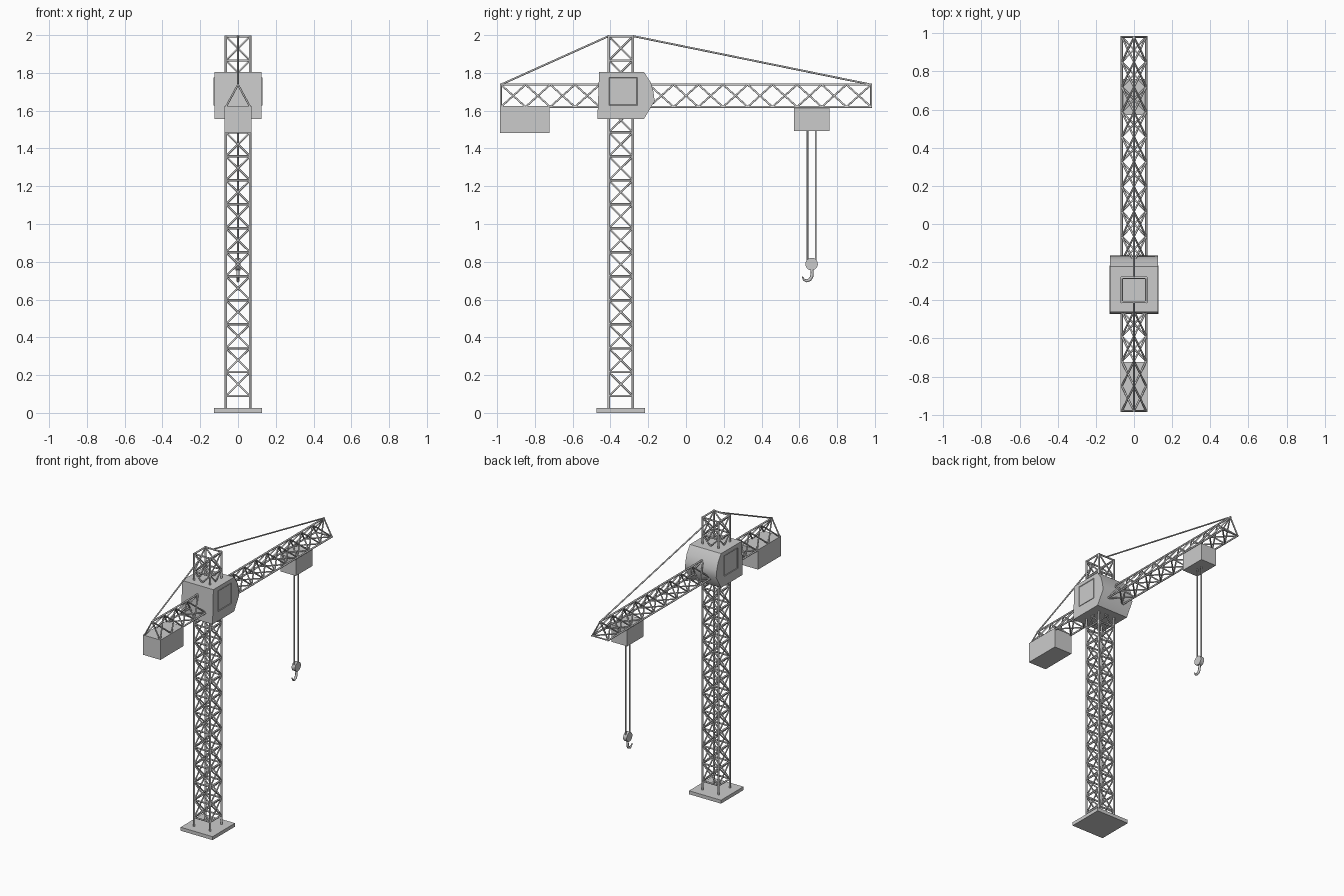
import bpy, bmesh, math
from mathutils import Vector, Matrix

if "Cube" in bpy.data.objects:
    bpy.data.objects.remove(bpy.data.objects["Cube"])

MY = -0.345   # mast centre in y
H = 0.064     # half width of mast and jib


def finish(bm, name, smooth=False):
    me = bpy.data.meshes.new(name)
    bmesh.ops.recalc_face_normals(bm, faces=bm.faces)
    bm.to_mesh(me)
    bm.free()
    ob = bpy.data.objects.new(name, me)
    bpy.context.collection.objects.link(ob)
    if smooth:
        bpy.context.view_layer.objects.active = ob
        ob.select_set(True)
        bpy.ops.object.shade_smooth_by_angle(angle=math.radians(50))
        ob.select_set(False)
    return ob


def bar(bm, a, b, r):
    a, b = Vector(a), Vector(b)
    d = b - a
    m = Matrix.Translation((a + b) / 2) @ d.to_track_quat('Z', 'Y').to_matrix().to_4x4()
    bmesh.ops.create_cone(bm, cap_ends=True, segments=8, radius1=r, radius2=r,
                          depth=d.length, matrix=m)


def bars(name, segs):
    bm = bmesh.new()
    for a, b, r in segs:
        bar(bm, a, b, r)
    return finish(bm, name, True)


def box(name, x, y0, y1, z0, z1):
    bm = bmesh.new()
    bmesh.ops.create_cube(bm, size=1, matrix=Matrix.Translation((0, (y0 + y1) / 2, (z0 + z1) / 2))
                          @ Matrix.Diagonal((2 * x, y1 - y0, z1 - z0, 1)))
    return finish(bm, name)


# Base slab
box("base_slab", 0.128, MY - 0.128, MY + 0.128, 0, 0.025)

# Square lattice mast: legs, rings and crossed braces
corners = [(-H, MY - H), (H, MY - H), (H, MY + H), (-H, MY + H)]
zs = [0.089 + i * (1.993 - 0.089) / 15 for i in range(16)]
bars("mast_legs", [((x, y, 0.02), (x, y, 1.998), 0.007) for x, y in corners])
rings, braces = [], []
for p, q in zip(corners, corners[1:] + corners[:1]):
    rings += [((*p, z), (*q, z), 0.006) for z in zs]
    for z0, z1 in zip(zs, zs[1:]):
        braces += [((*p, z0), (*q, z1), 0.005), ((*q, z0), (*p, z1), 0.005)]
bars("mast_rings", rings)
bars("mast_braces", braces)

# Triangular lattice jib: chords, crossed braces and end frames
L = 0.98
tri = [(-H, 1.62), (H, 1.62), (0, 1.738)]
ys = [-L + i * 2 * L / 15 for i in range(16)]
bars("jib_chords", [((x, -L - 0.005, z), (x, L + 0.005, z), 0.006) for x, z in tri])
braces = []
for (xa, za), (xb, zb) in zip(tri, tri[1:] + tri[:1]):
    for y0, y1 in zip(ys, ys[1:]):
        braces += [((xa, y0, za), (xb, y1, zb), 0.005), ((xb, y0, zb), (xa, y1, za), 0.005)]
    braces += [((xa, y, za), (xb, y, zb), 0.005) for y in (-L, L)]
bars("jib_braces", braces)

# Cab: side profile extruded across x
prof = [(-0.469, 1.557), (-0.222, 1.557), (-0.166, 1.65), (-0.172, 1.70),
        (-0.187, 1.75), (-0.222, 1.804), (-0.46, 1.804)]
bm = bmesh.new()
f = bm.faces.new([bm.verts.new((-0.125, y, z)) for y, z in prof])
ext = bmesh.ops.extrude_face_region(bm, geom=[f])
bmesh.ops.translate(bm, vec=(0.25, 0, 0),
                    verts=[v for v in ext["geom"] if isinstance(v, bmesh.types.BMVert)])
finish(bm, "cab", True)

# Side window frames and panes
for s, side in ((-1, "left"), (1, "right")):
    bm = bmesh.new()
    f = bm.faces.new([bm.verts.new((s * 0.1245, y, z)) for y, z in
                      ((-0.408, 1.628), (-0.258, 1.628), (-0.258, 1.776), (-0.408, 1.776))])
    ext = bmesh.ops.extrude_face_region(bm, geom=[f])
    bmesh.ops.translate(bm, vec=(s * 0.004, 0, 0),
                        verts=[v for v in ext["geom"] if isinstance(v, bmesh.types.BMVert)])
    outer = [g for g in ext["geom"] if isinstance(g, bmesh.types.BMFace)]
    bmesh.ops.recalc_face_normals(bm, faces=bm.faces)
    bmesh.ops.inset_region(bm, faces=outer, thickness=0.005)
    bmesh.ops.translate(bm, vec=(-s * 0.003, 0, 0), verts=outer[0].verts)
    finish(bm, side + "_window")

# Counterweight and trolley
box("counterweight", 0.071, -0.986, -0.722, 1.483, 1.626)
box("trolley", 0.062, 0.572, 0.76, 1.492, 1.615)

# Stay and hoist cables
bars("stay_cables", [((0, MY - H, 1.995), (0, -L, 1.738), 0.005),
                     ((0, MY + H, 1.995), (0, L, 1.738), 0.005)])
bars("hoist_cables", [((0, y, 1.50), (0, y, 0.79), 0.005) for y in (0.643, 0.687)])

# Hook pulley
bm = bmesh.new()
bmesh.ops.create_cone(bm, cap_ends=True, segments=24, radius1=0.033, radius2=0.033, depth=0.028,
                      matrix=Matrix.Translation((0, 0.665, 0.788)) @ Matrix.Rotation(math.pi / 2, 4, 'Y'))
finish(bm, "hook_pulley", True)

# Hook: tapered bevelled curve
cu = bpy.data.curves.new("hook", 'CURVE')
cu.dimensions = '3D'
cu.bevel_depth = 0.008
cu.bevel_resolution = 2
cu.use_fill_caps = True
pts = [(0.664, 0.77, 1), (0.668, 0.745, 1), (0.666, 0.722, 1.1), (0.656, 0.705, 1.1),
       (0.640, 0.699, 1), (0.624, 0.705, 0.7), (0.616, 0.722, 0.35)]
sp = cu.splines.new('POLY')
sp.points.add(len(pts) - 1)
for p, (y, z, r) in zip(sp.points, pts):
    p.co = (0, y, z, 1)
    p.radius = r
bpy.context.collection.objects.link(bpy.data.objects.new("hook", cu))
